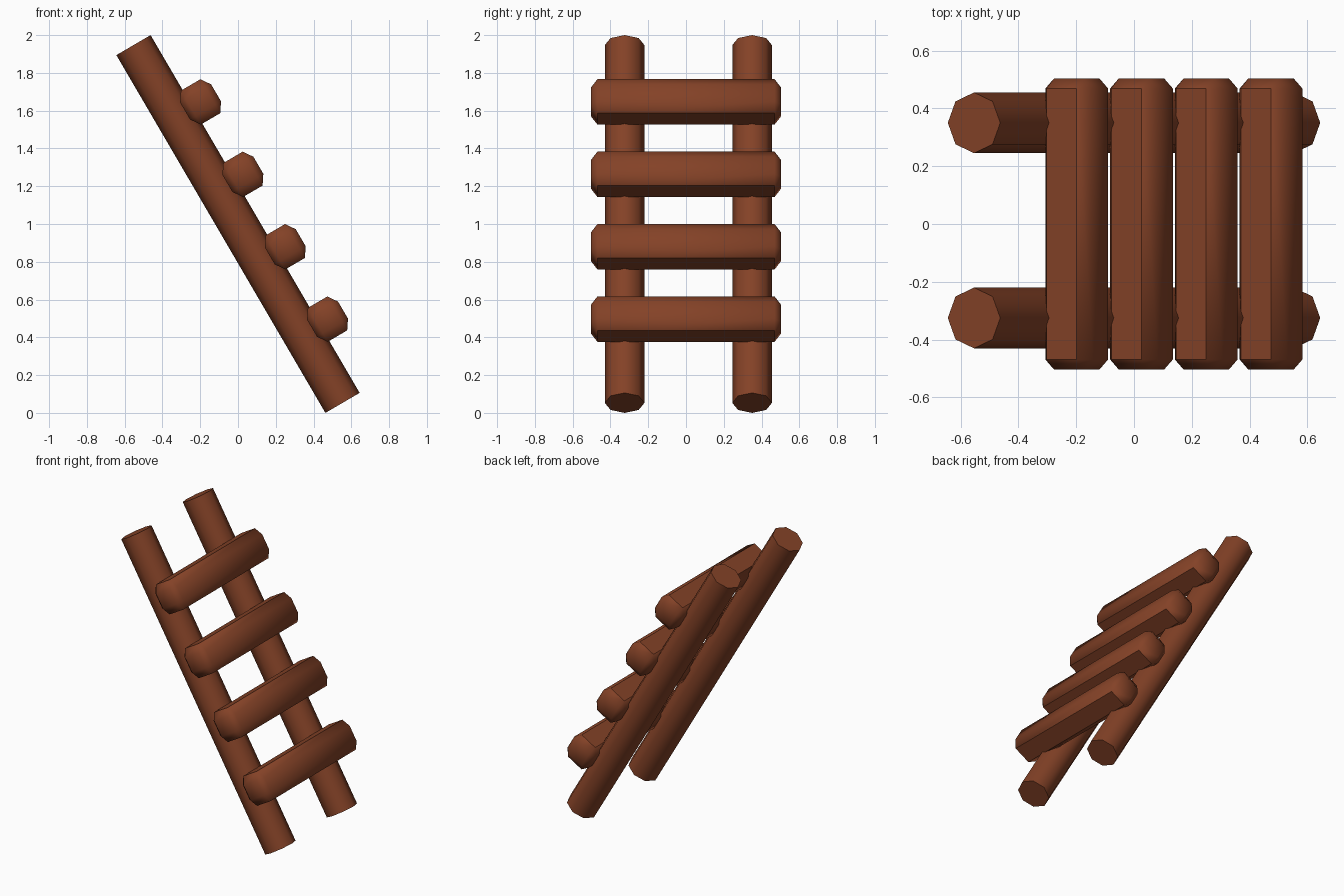
import bpy, bmesh, math
from mathutils import Matrix, Vector

if "Cube" in bpy.data.objects:
    bpy.data.objects.remove(bpy.data.objects["Cube"])

TILT = math.radians(30.3)      # lean of the ladder away from vertical
R = 0.105                      # rail radius
LEAN = Matrix.Translation((0, 0, 1)) @ Matrix.Rotation(-TILT, 4, 'Y')
LENGTH = (2 - 2 * R * math.sin(TILT)) / math.cos(TILT)

wood = bpy.data.materials.new("brown_wood")
wood.diffuse_color = (0.23, 0.054, 0.02, 1)
wood.use_nodes = True
wood.node_tree.nodes["Principled BSDF"].inputs["Base Color"].default_value = wood.diffuse_color


def finish(name, bm):
    """Lean the part, then turn it into a smooth object with sharp rims."""
    bm.transform(LEAN)
    bmesh.ops.recalc_face_normals(bm, faces=bm.faces)
    me = bpy.data.meshes.new(name)
    bm.to_mesh(me)
    bm.free()
    me.materials.append(wood)
    ob = bpy.data.objects.new(name, me)
    bpy.context.collection.objects.link(ob)
    bpy.ops.object.select_all(action='DESELECT')
    ob.select_set(True)
    bpy.context.view_layer.objects.active = ob
    bpy.ops.object.shade_smooth_by_angle(angle=math.radians(46))


# Two eight-sided rails
for name, y in (("front_rail", -0.325), ("back_rail", 0.35)):
    bm = bmesh.new()
    bmesh.ops.create_cone(bm, cap_ends=True, segments=8, radius1=R, radius2=R,
                          depth=LENGTH, matrix=Matrix.Translation((0, y, 0)))
    finish(name, bm)

# Four chamfered rungs fixed on the outer side of the rails
half = Vector((0.095, 0.504, 0.104))
chamfer = Vector((0.035, 0.035, 0.052))
for i in range(4):
    bm = bmesh.new()
    bmesh.ops.create_cube(bm, size=2)
    # bevel by one unit, then scale so each axis gets its own chamfer
    bmesh.ops.scale(bm, verts=bm.verts,
                    vec=[h / c for h, c in zip(half, chamfer)])
    bmesh.ops.bevel(bm, geom=bm.edges[:], offset=1, segments=1, affect='EDGES')
    bmesh.ops.scale(bm, verts=bm.verts, vec=chamfer)
    bmesh.ops.translate(bm, verts=bm.verts, vec=(0.155, 0, 0.658 - 0.444 * i))
    finish(f"rung_{i + 1}", bm)
